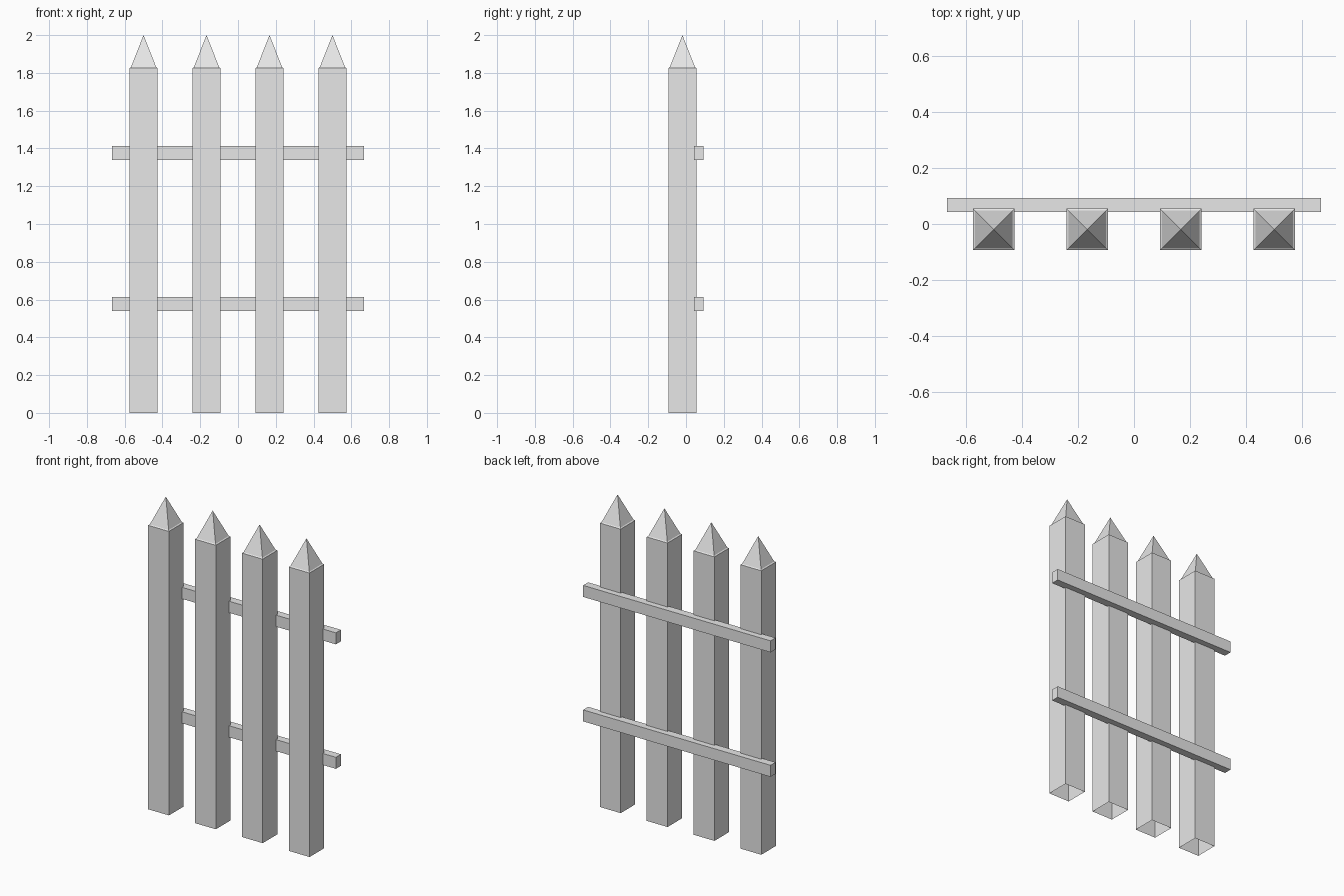
import bpy
import bmesh

cube = bpy.data.objects.get("Cube")
if cube:
    bpy.data.objects.remove(cube, do_unlink=True)

grey = bpy.data.materials.new("plain_grey")
grey.use_nodes = True
COLOUR = (0.8, 0.8, 0.8, 1)
grey.diffuse_color = COLOUR
grey.node_tree.nodes["Principled BSDF"].inputs["Base Color"].default_value = COLOUR


def add_object(name, bm, location):
    mesh = bpy.data.meshes.new(name)
    bm.to_mesh(mesh)
    bm.free()
    mesh.materials.append(grey)
    obj = bpy.data.objects.new(name, mesh)
    obj.location = location
    bpy.context.collection.objects.link(obj)


def square_ring(bm, half, z):
    return [bm.verts.new((sx * half, sy * half, z))
            for sx, sy in ((-1, -1), (1, -1), (1, 1), (-1, 1))]


# Square picket, hollow underneath, with a small ledge below its point
def picket(name, x):
    bm = bmesh.new()
    rings = [square_ring(bm, half, z)
             for half, z in ((0.074, 0), (0.074, 1.825), (0.067, 1.83))]
    tip = bm.verts.new((0, 0, 2))
    for i in range(4):
        j = (i + 1) % 4
        for low, high in zip(rings, rings[1:]):
            bm.faces.new((low[i], low[j], high[j], high[i]))
        bm.faces.new((rings[-1][i], rings[-1][j], tip))
    add_object(name, bm, (x, -0.019, 0))


# Thin horizontal rail behind the pickets
def rail(name, z):
    bm = bmesh.new()
    bmesh.ops.create_cube(bm, size=1)
    bmesh.ops.scale(bm, vec=(1.333, 0.051, 0.074), verts=bm.verts)
    add_object(name, bm, (0, 0.0675, z))


for n in range(4):
    picket(f"picket_{n + 1}", (n - 1.5) / 3)
rail("lower_rail", 0.577)
rail("upper_rail", 1.377)
